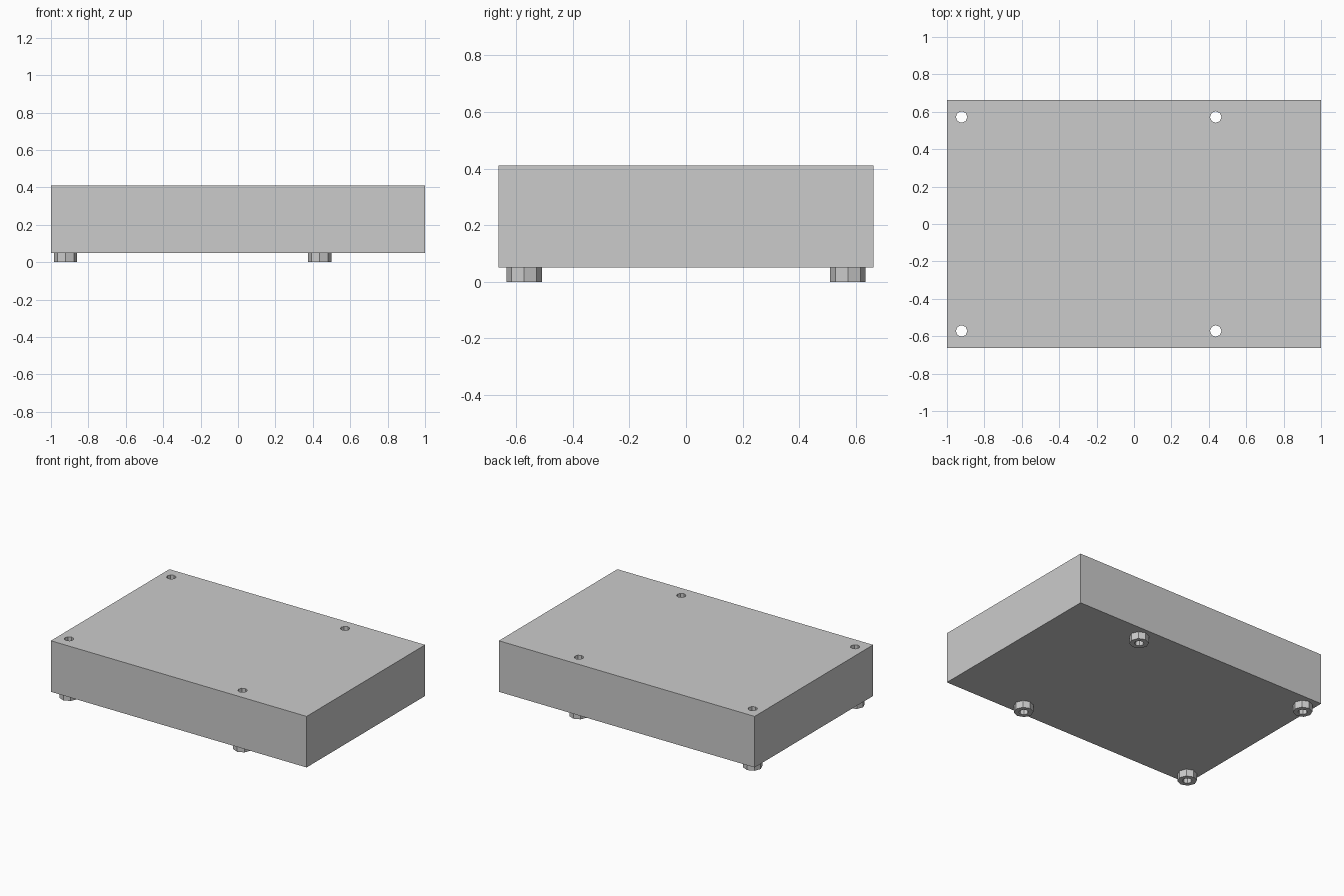
import bpy

if "Cube" in bpy.data.objects:
    bpy.data.objects.remove(bpy.data.objects["Cube"], do_unlink=True)

BOTTOM, TOP = 0.05, 0.411
LENGTH, WIDTH = 2.0, 1.324
FOOT_RADIUS, HOLE_RADIUS = 0.0625, 0.031
SIDES = 8

grey = bpy.data.materials.new("plain grey")
grey.use_nodes = True
colour = (0.6, 0.6, 0.6, 1)
grey.diffuse_color = colour
grey.node_tree.nodes["Principled BSDF"].inputs["Base Color"].default_value = colour


def cylinder(name, x, y, z0, z1, radius):
    bpy.ops.mesh.primitive_cylinder_add(vertices=SIDES, radius=radius, depth=z1 - z0,
                                        location=(x, y, (z0 + z1) / 2))
    obj = bpy.context.object
    obj.name = name
    obj.data.materials.append(grey)
    return obj


def cut(obj, cutter):
    mod = obj.modifiers.new("hole", 'BOOLEAN')
    mod.operation = 'DIFFERENCE'
    mod.solver = 'EXACT'
    mod.object = cutter
    bpy.context.view_layer.objects.active = obj
    bpy.ops.object.modifier_apply(modifier=mod.name)


# Solid slab body
bpy.ops.mesh.primitive_cube_add(size=1, location=(0, 0, (BOTTOM + TOP) / 2))
slab = bpy.context.object
slab.name = "slab"
slab.scale = (LENGTH, WIDTH, TOP - BOTTOM)
bpy.ops.object.transform_apply(location=False, rotation=False, scale=True)
slab.data.materials.append(grey)

# Octagonal feet, each with a bolt hole running up through the slab
for end, x in (("right", -0.922), ("left", 0.437)):
    for side, y in (("front", -0.572), ("back", 0.572)):
        foot = cylinder(f"{side}_{end}_foot", x, y, 0, BOTTOM, FOOT_RADIUS)
        drill = cylinder("hole_cutter", x, y, -0.1, TOP + 0.1, HOLE_RADIUS)
        drill.hide_render = True
        cut(foot, drill)
        cut(slab, drill)
        bpy.data.objects.remove(drill, do_unlink=True)
